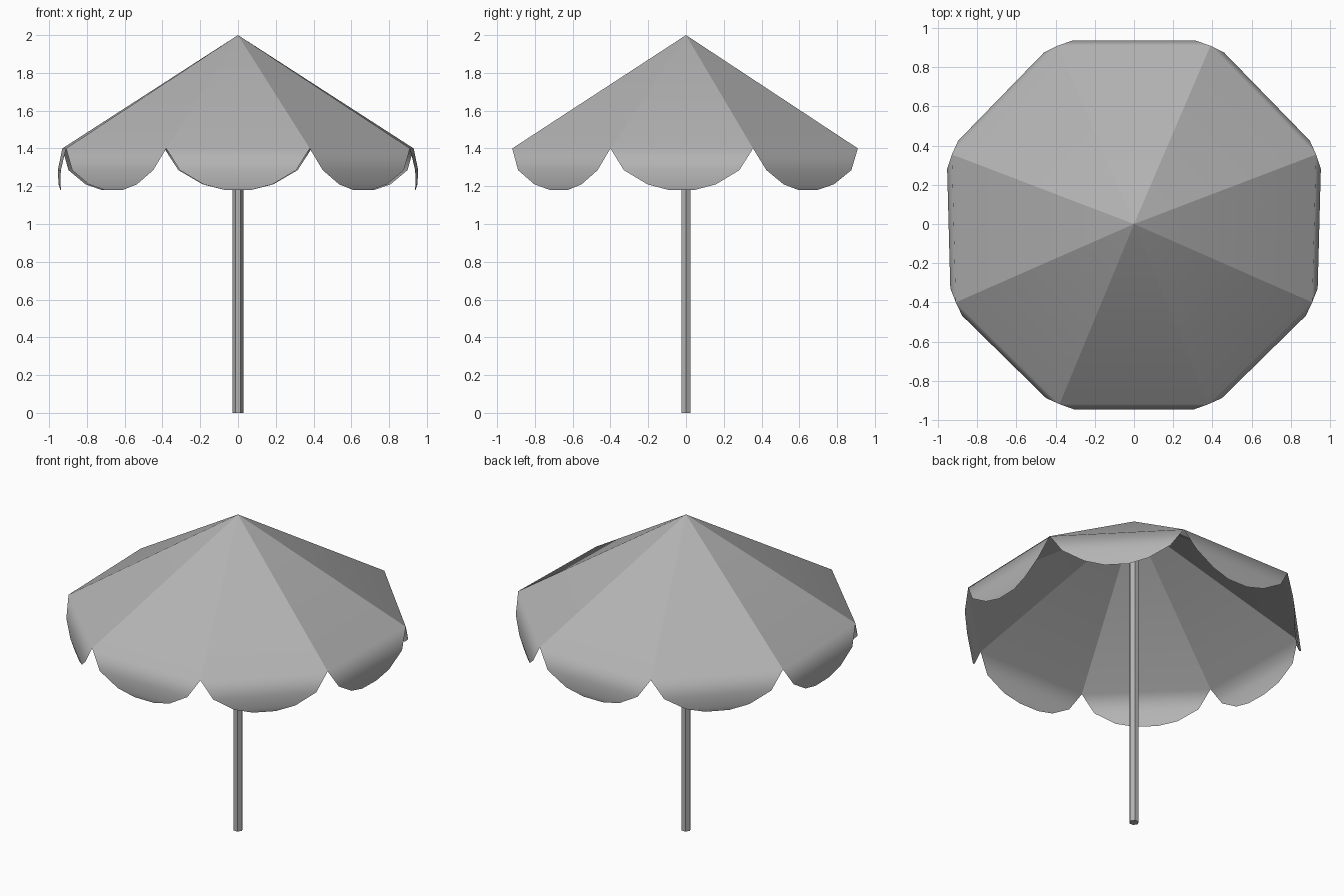
import bpy
import bmesh
from mathutils import Vector

cube = bpy.data.objects.get("Cube")
if cube:
    bpy.data.objects.remove(cube, do_unlink=True)

# One plain grey for the whole parasol
grey = bpy.data.materials.new("plain_grey")
grey.use_nodes = True
colour = (0.45, 0.45, 0.45, 1)
grey.diffuse_color = colour
grey.node_tree.nodes["Principled BSDF"].inputs["Base Color"].default_value = colour

APEX = Vector((0, 0, 2))
RIM_Z = 1.4
# Rim corners of the left half, front to back, then mirrored to close the ring
half = [(0.38, -0.92), (0.91, -0.4), (0.93, 0.355), (0.39, 0.91)]
rim = [Vector((x, y, RIM_Z)) for x, y in half]
rim += [Vector((-x, y, RIM_Z)) for x, y in reversed(half)]

# Valance rows: share of panel half width, outward bulge, height
ROWS = [(0.81, 0.026, 1.285), (0.48, 0.025, 1.21), (0.18, 0.018, 1.18)]


def add_panel(bm, a, b):
    """One canopy gore with its scalloped valance, separate from its neighbours."""
    middle, reach = (a + b) / 2, (b - a) / 2
    out = Vector((reach.y, -reach.x, 0)).normalized()
    upper = [bm.verts.new(a), bm.verts.new(b)]
    bm.faces.new([bm.verts.new(APEX), *upper])
    for share, bulge, z in ROWS:
        lower = []
        for side in (-1, 1):
            p = middle + reach * side * share + out * bulge
            p.z = z
            lower.append(bm.verts.new(p))
        bm.faces.new([upper[0], lower[0], lower[1], upper[1]])
        upper = lower


# Canopy
bm = bmesh.new()
for i, corner in enumerate(rim):
    add_panel(bm, corner, rim[(i + 1) % len(rim)])
for face in bm.faces:
    face.smooth = True
mesh = bpy.data.meshes.new("canopy")
bm.to_mesh(mesh)
bm.free()
mesh.materials.append(grey)
canopy = bpy.data.objects.new("canopy", mesh)
bpy.context.collection.objects.link(canopy)
# Keeps the gores flat and lets only the valance shade round
canopy.modifiers.new("soft_valance", "WEIGHTED_NORMAL")

# Pole: six-sided, with corners on the x axis
POLE_TOP = 1.97
bpy.ops.mesh.primitive_cylinder_add(vertices=6, radius=0.029, depth=POLE_TOP,
                                    location=(0, 0, POLE_TOP / 2),
                                    rotation=(0, 0, 0.5236))
pole = bpy.context.object
pole.name = "pole"
pole.data.materials.append(grey)
